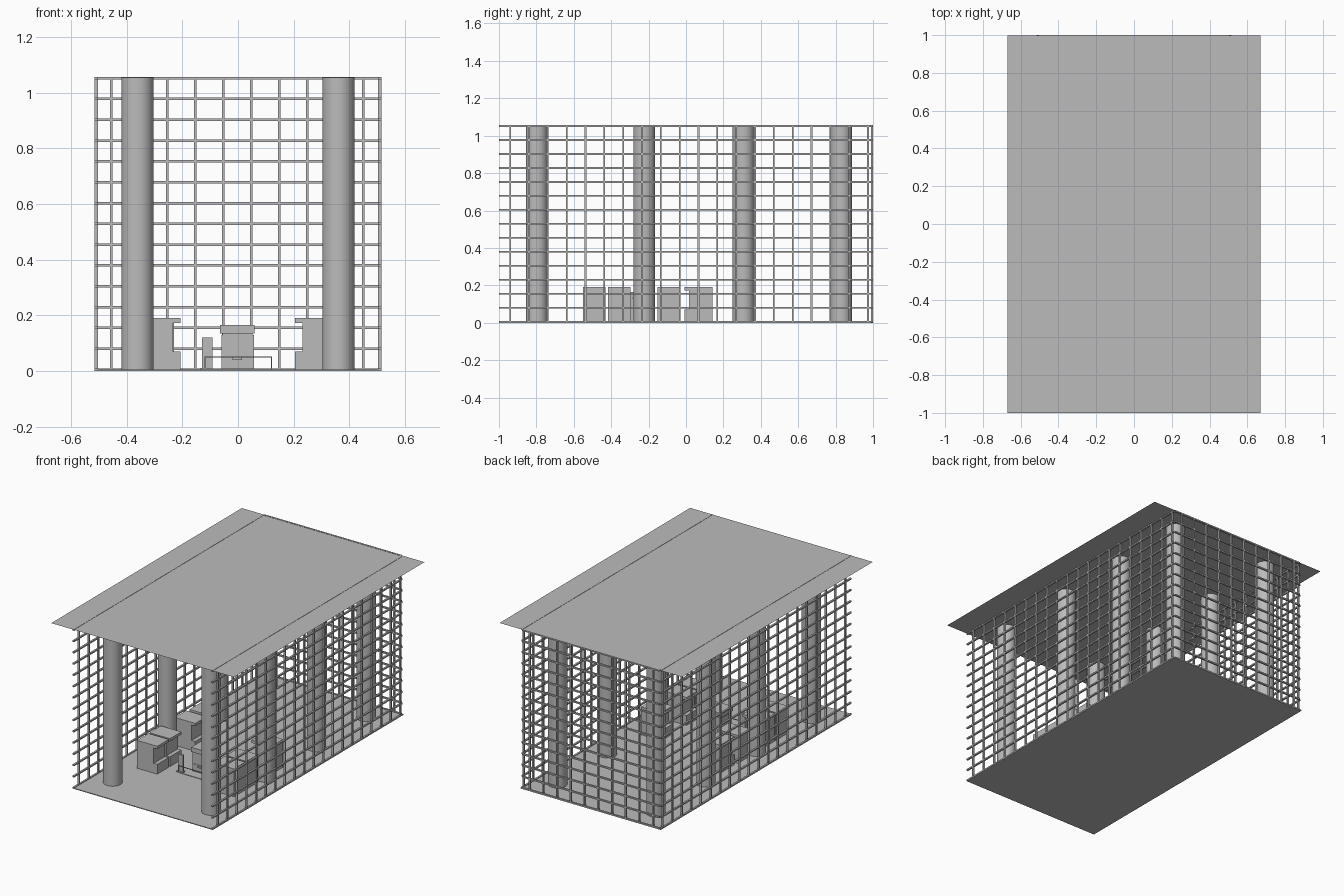
import bpy, bmesh, math
from mathutils import Matrix, Vector

if "Cube" in bpy.data.objects:
    bpy.data.objects.remove(bpy.data.objects["Cube"])

grey = bpy.data.materials.new("plain_grey")
grey.diffuse_color = (0.5, 0.5, 0.5, 1)
grey.use_nodes = True
grey.node_tree.nodes["Principled BSDF"].inputs["Base Color"].default_value = grey.diffuse_color


def make(name, bm):
    me = bpy.data.meshes.new(name)
    bm.to_mesh(me)
    bm.free()
    me.materials.append(grey)
    ob = bpy.data.objects.new(name, me)
    bpy.context.collection.objects.link(ob)
    return ob


def add_box(bm, x0, x1, y0, y1, z0, z1):
    m = Matrix.Translation(((x0 + x1) / 2, (y0 + y1) / 2, (z0 + z1) / 2))
    m = m @ Matrix.Diagonal((x1 - x0, y1 - y0, z1 - z0, 1))
    bmesh.ops.create_cube(bm, size=1, matrix=m)


def boxes(name, *dims):
    bm = bmesh.new()
    for d in dims:
        add_box(bm, *d)
    return make(name, bm)


HX, TOP, BAR, STEP = 0.515, 1.055, 0.0045, 0.1007
rows = [0.005 + 0.0748 * i for i in range(15)]

# Floor slab and thin flat roof
boxes("floor", (-HX, HX, -1, 1, 0, 0.005))
bm = bmesh.new()
bm.faces.new([bm.verts.new((x, y, TOP)) for x, y in
              ((-0.67, -1), (0.67, -1), (0.67, 0.997), (-0.67, 0.997))])
make("roof", bm)

# Lattice walls: left, right and back
for side, name in ((-1, "left_lattice"), (1, "right_lattice")):
    xs = sorted((side * 0.503, side * HX))
    bars = [(*xs, -1, 0.99, max(0, z - BAR), z + BAR) for z in rows]
    for i in range(20):
        y = -0.94 + STEP * i
        bars.append((*xs, y - BAR, y + BAR, 0, TOP))
    boxes(name, *bars)

bars = [(-0.503, 0.503, 0.988, 1, max(0, z - BAR), z + BAR) for z in rows]
for i in range(10):
    x = -0.456 + STEP * i
    bars.append((x - BAR, x + BAR, 0.988, 1, 0, TOP))
boxes("back_lattice", *bars)

# Two rows of round columns
for x in (-0.361, 0.361):
    for y in (-0.797, -0.224, 0.307, 0.829):
        bm = bmesh.new()
        bmesh.ops.create_cone(bm, cap_ends=True, segments=32, radius1=0.058,
                              radius2=0.058, depth=TOP - 0.002,
                              matrix=Matrix.Translation((x, y, TOP / 2)))
        for f in bm.faces:
            f.smooth = len(f.verts) == 4
        for e in bm.edges:
            e.smooth = abs(e.verts[0].co.z - e.verts[1].co.z) > 0.1
        make("column", bm)


# Cabinets: wide base, recessed body and overhanging top, fronts along local +x
def cabinet(x, y, turn):
    ob = boxes("cabinet",
               (-0.075, 0.075, -0.06, 0.06, 0.004, 0.07),
               (-0.075, 0.049, -0.06, 0.06, 0.07, 0.172),
               (-0.075, 0.075, -0.06, 0.06, 0.172, 0.19))
    ob.data.transform(Matrix.Translation((x, y, 0)) @ Matrix.Rotation(turn, 4, 'Z'))


for y in (-0.49, -0.358, -0.093):
    cabinet(-0.282, y, 0)
    cabinet(0.28, y, math.pi)
cabinet(-0.29, 0.066, -math.pi / 2)

# Central desk with top block, drawer lines, handle and feet
boxes("desk_body", (-0.06, 0.057, -0.39, -0.28, 0.006, 0.13))
boxes("desk_top", (-0.064, 0.06, -0.40, -0.275, 0.135, 0.165))
boxes("desk_neck", (-0.055, 0.052, -0.385, -0.285, 0.128, 0.137))
boxes("drawer_handle", (-0.02, 0.015, -0.398, -0.39, 0.04, 0.05))
boxes("drawer_trim", (-0.06, 0.057, -0.393, -0.39, 0.053, 0.056))

# Upright panel and low rail in front of the desk
boxes("upright_panel", (-0.13, -0.092, -0.445, -0.432, 0.01, 0.12),
      (-0.135, -0.09, -0.455, -0.425, 0.004, 0.01))
boxes("low_rail", (-0.12, 0.122, -0.459, -0.455, 0.048, 0.052),
      (-0.12, -0.116, -0.459, -0.455, 0.004, 0.05),
      (0.118, 0.122, -0.459, -0.455, 0.004, 0.05),
      (-0.12, 0.122, -0.459, -0.455, 0.004, 0.008))
